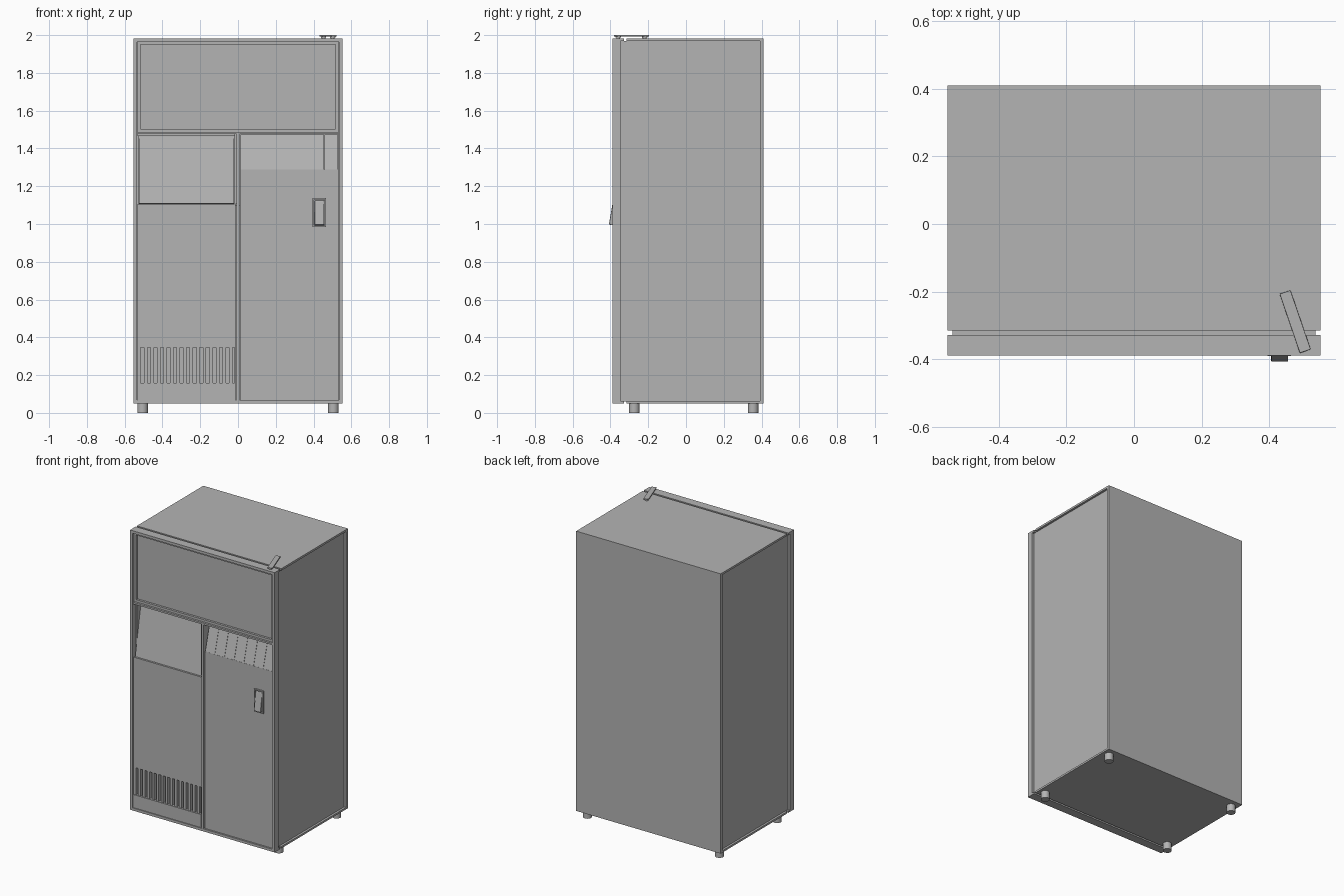
import bpy, bmesh, math
from mathutils import Matrix

if "Cube" in bpy.data.objects:
    bpy.data.objects.remove(bpy.data.objects["Cube"])

grey = bpy.data.materials.new("mid_grey")
grey.diffuse_color = (.456, .456, .456, 1)
grey.use_nodes = True
grey.node_tree.nodes["Principled BSDF"].inputs["Base Color"].default_value = grey.diffuse_color


def finish(name, bm, bevel=0.0):
    bmesh.ops.recalc_face_normals(bm, faces=bm.faces)
    me = bpy.data.meshes.new(name)
    bm.to_mesh(me)
    bm.free()
    me.materials.append(grey)
    ob = bpy.data.objects.new(name, me)
    bpy.context.collection.objects.link(ob)
    if bevel:
        mod = ob.modifiers.new("bevel", 'BEVEL')
        mod.width, mod.segments = bevel, 2
    return ob


def add_box(bm, x0, x1, y0, y1, z0, z1):
    m = Matrix.Translation(((x0 + x1) / 2, (y0 + y1) / 2, (z0 + z1) / 2))
    m = m @ Matrix.Diagonal((x1 - x0, y1 - y0, z1 - z0, 1))
    bmesh.ops.create_cube(bm, size=1, matrix=m)


def boxes(name, *specs, bevel=0.0):
    bm = bmesh.new()
    for s in specs:
        add_box(bm, *s)
    return finish(name, bm, bevel)


def prism(name, profile, x0, x1, bevel=0.0):
    """Extrude a (y, z) profile along x."""
    bm = bmesh.new()
    f = bm.faces.new([bm.verts.new((x0, y, z)) for y, z in profile])
    ext = bmesh.ops.extrude_face_region(bm, geom=[f])
    vs = [v for v in ext['geom'] if isinstance(v, bmesh.types.BMVert)]
    bmesh.ops.translate(bm, verts=vs, vec=(x1 - x0, 0, 0))
    # keep the starting cap so the prism is closed
    if not f.is_valid:
        bm.faces.new([v for v in bm.verts if v not in vs])
    return finish(name, bm, bevel)


def frame(name, x0, x1, z0, z1, w, y0, y1):
    """Rectangular ring facing the front."""
    bm = bmesh.new()
    rings = []
    for y in (y0, y1):
        for d in (0, w):
            rings.append([bm.verts.new(p) for p in (
                (x0 + d, y, z0 + d), (x1 - d, y, z0 + d),
                (x1 - d, y, z1 - d), (x0 + d, y, z1 - d))])
    fo, fi, bo, bi = rings
    for a, b in ((fo, fi), (fi, bi), (bi, bo), (bo, fo)):
        for i in range(4):
            j = (i + 1) % 4
            bm.faces.new((a[i], a[j], b[j], b[i]))
    return finish(name, bm)


def cylinder(name, x, y, z0, z1, r, n=24):
    bm = bmesh.new()
    bmesh.ops.create_cone(bm, cap_ends=True, segments=n, radius1=r, radius2=r,
                          depth=z1 - z0,
                          matrix=Matrix.Translation((x, y, (z0 + z1) / 2)))
    ob = finish(name, bm)
    bpy.ops.object.select_all(action='DESELECT')
    ob.select_set(True)
    bpy.context.view_layer.objects.active = ob
    bpy.ops.object.shade_smooth_by_angle()
    return ob


# Cabinet: recessed sides between projecting lid, base and back
boxes("cabinet_core", (-.537, .537, -.30, .395, .06, 1.97))
boxes("cabinet_lid", (-.552, .552, -.315, .41, 1.968, 1.982))
boxes("cabinet_base", (-.552, .552, -.315, .41, .05, .063))
boxes("cabinet_back", (-.552, .552, .392, .41, .063, 1.968))

# Front assembly: outer frame, lips and inner walls
frame("front_frame", -.552, .552, .05, 1.982, .018, -.389, -.348)
boxes("front_lips", (-.552, .552, -.348, -.328, 1.968, 1.982),
      (-.552, .552, -.348, -.328, .05, .063))
frame("front_inner_wall", -.537, .537, .06, 1.97, .005, -.35, -.30)
boxes("horizontal_divider", (-.532, .532, -.387, -.30, 1.476, 1.488))
boxes("vertical_divider", (-.007, .007, -.387, -.30, .065, 1.476))

# Upper panel in its own stepped frame
frame("upper_panel_frame", -.533, .533, 1.488, 1.965, .016, -.373, -.345)
boxes("upper_panel", (-.52, .52, -.358, -.33, 1.5, 1.95))

# Lower door panels
boxes("left_door_panel", (-.533, -.013, -.378, -.345, .345, 1.105))
boxes("left_kick_panel", (-.533, -.013, -.383, -.345, .065, .158))
boxes("right_door_panel", (.011, .533, -.378, -.345, .065, 1.289))
boxes("door_backing", (-.533, .533, -.347, -.30, .065, 1.1))

# Vent bars
pitch = .52 / 15
boxes("vent_bars", *[(-.533 + i * pitch, -.533 + i * pitch + .018,
                      -.378, -.345, .158, .345) for i in range(15)],
      (-.018, -.013, -.378, -.345, .158, .345))

# Sloped display on the left, sloped row of keys on the right
prism("sloped_display", [(-.372, 1.109), (-.306, 1.463), (-.30, 1.463),
                         (-.30, 1.1)], -.525, -.021)
boxes("display_surround", (-.533, -.528, -.35, -.30, 1.105, 1.476),
      (-.018, -.007, -.378, -.30, 1.105, 1.476),
      (-.533, -.007, -.36, -.30, 1.467, 1.476))
key_w = .518 / 7
for k in range(7):
    x = .014 + k * key_w
    prism("sloped_key", [(-.377, 1.289), (-.327, 1.474), (-.30, 1.474),
                         (-.30, 1.285)], x, x + key_w - .0015)

# Door latch: surround plus paddle tilted out at the bottom
frame("latch_surround", .395, .465, .983, 1.138, .008, -.39, -.374)
boxes("latch_plate", (.4, .46, -.380, -.374, .99, 1.13))
prism("latch_paddle", [(-.408, .997), (-.387, 1.122), (-.377, 1.126),
                       (-.377, .992)], .406, .456, bevel=.003)

# Hinge bar on top with two pegs
bar = boxes("hinge_bar", (-.017, .017, -.0925, .0925, -.004, .004), bevel=.002)
ang = math.radians(18.9)
bar.location = (.477, -.289, 1.996)
bar.rotation_euler = (0, 0, ang)
for s in (-1, 1):
    px, py = .477 - s * .074 * math.sin(ang), -.289 + s * .074 * math.cos(ang)
    cylinder("hinge_peg", px, py, 1.978, 1.993, .010, 16)
    cylinder("hinge_washer", px, py, 1.988, 1.993, .014, 16)

# Feet
for x in (-.505, .505):
    for y in (-.274, .355):
        cylinder("foot", x, y, 0, .051, .028)
